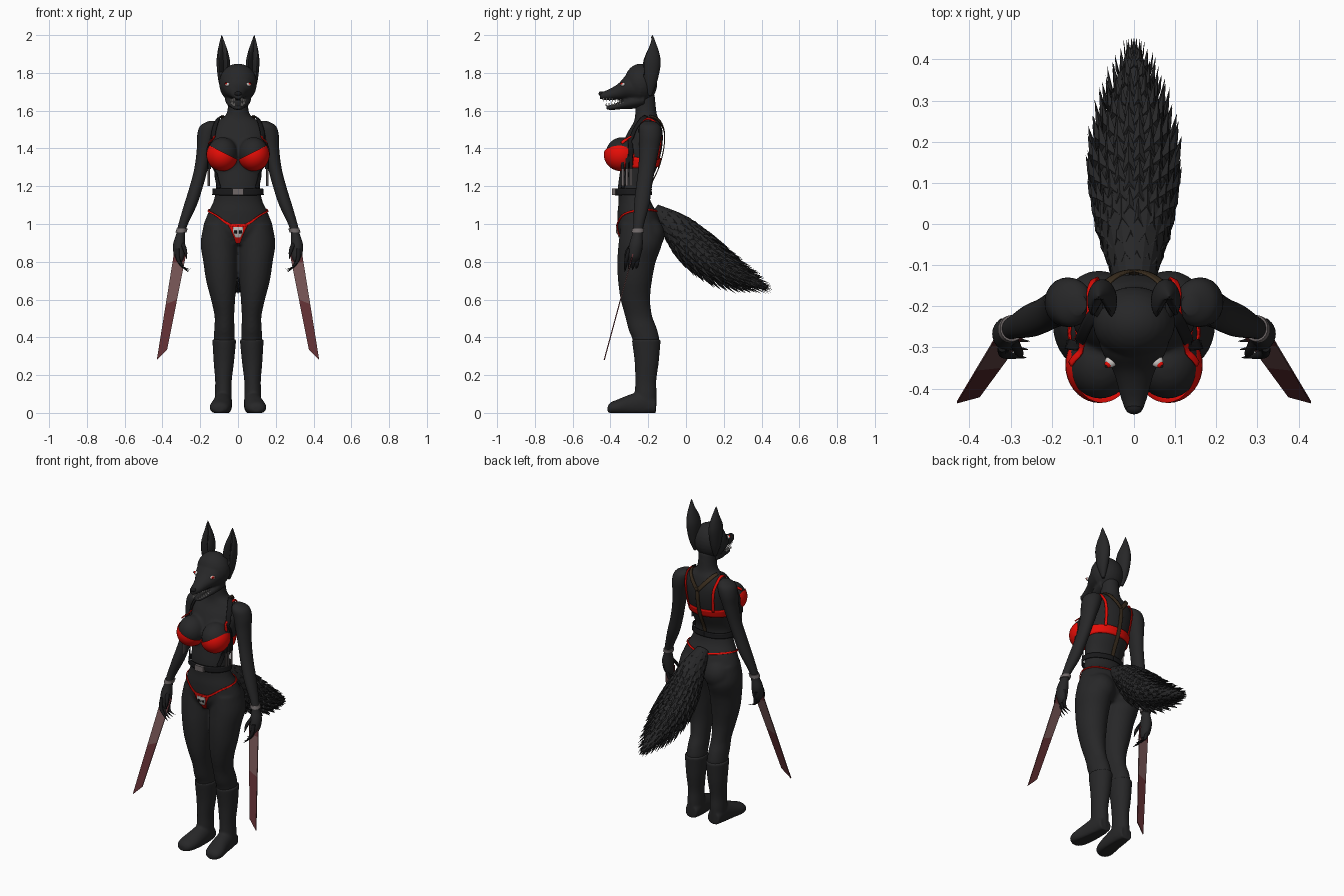
import bpy, bmesh, math, random
from mathutils import Vector, Matrix
from mathutils.bvhtree import BVHTree

if "Cube" in bpy.data.objects:
    bpy.data.objects.remove(bpy.data.objects["Cube"])

random.seed(4)


def material(name, r, g, b):
    m = bpy.data.materials.new(name)
    m.diffuse_color = (r, g, b, 1)
    m.use_nodes = True
    m.node_tree.nodes["Principled BSDF"].inputs["Base Color"].default_value = m.diffuse_color
    return m


FUR = material("charcoal fur", .02, .02, .021)
LEATHER = material("black leather", .010, .010, .011)
RED = material("bright red", .80, .004, .002)
BROWN = material("brown strap", .045, .028, .014)
GREY = material("grey metal", .16, .14, .14)
WHITE = material("bone white", .65, .62, .6)
STEEL = material("stained steel", .17, .085, .085)
BLOOD = material("dark blood red", .115, .028, .032)


def spline(pts, n=5):
    """Smooth curve through tuples of any length."""
    out = []
    for i in range(len(pts) - 1):
        a, b, c, d = pts[max(i - 1, 0)], pts[i], pts[i + 1], pts[min(i + 2, len(pts) - 1)]
        for k in range(n):
            t = k / n
            out.append(tuple(.5 * (2 * q + (r - p) * t + (2 * p - 5 * q + 4 * r - s) * t * t
                             + (3 * q - p - 3 * r + s) * t ** 3) for p, q, r, s in zip(a, b, c, d)))
    return out + [tuple(pts[-1])]


def tube(bm, rings, tilt=0, seg=24, side=1, n=5):
    """Closed loft of ellipses (x, y, z, ra, rb); tilt turns the ring planes about x."""
    v = Vector((0, math.cos(math.radians(tilt)), math.sin(math.radians(tilt))))
    loops = []
    for x, y, z, ra, rb in spline(rings, n):
        c = Vector((x * side, y, z))
        loops.append([bm.verts.new(c + Vector((ra * math.cos(a), 0, 0)) + v * rb * math.sin(a))
                      for a in (2 * math.pi * k / seg for k in range(seg))])
    for p, q in zip(loops, loops[1:]):
        for k in range(seg):
            bm.faces.new((p[k], p[(k + 1) % seg], q[(k + 1) % seg], q[k]))
    bm.faces.new(loops[0])
    bm.faces.new(loops[-1])


def ball(bm, c, r, seg=28):
    m = Matrix.Translation(c) @ Matrix.Diagonal((*r, 1))
    return bmesh.ops.create_uvsphere(bm, u_segments=seg, v_segments=seg // 2, radius=1, matrix=m)


def box(bm, c, s):
    bmesh.ops.create_cube(bm, size=1, matrix=Matrix.Translation(c) @ Matrix.Diagonal((*s, 1)))


def add(name, bm, *mats, smooth=True, voxel=0):
    bmesh.ops.recalc_face_normals(bm, faces=bm.faces)
    for f in bm.faces:
        f.smooth = smooth
    for e in bm.edges:
        e.smooth = e.calc_face_angle(0) < .7
    me = bpy.data.meshes.new(name)
    bm.to_mesh(me)
    bm.free()
    ob = bpy.data.objects.new(name, me)
    bpy.context.collection.objects.link(ob)
    for m in mats:
        me.materials.append(m)
    if voxel:  # fuse overlapping volumes into one skin
        r = ob.modifiers.new("fuse", 'REMESH')
        r.mode, r.voxel_size, r.use_smooth_shade = 'VOXEL', voxel, True
        s = ob.modifiers.new("soften", 'SMOOTH')
        s.factor, s.iterations = .5, 4
    return ob


def surface(ob):
    return BVHTree.FromObject(ob, bpy.context.evaluated_depsgraph_get())


def strap(name, pts, mat, tree, off=.005, across=4):
    """Ribbon through (x, y, z, width), laid on a surface."""
    path, bm, rows = spline(pts, 7), bmesh.new(), []
    P = [Vector(p[:3]) for p in path]
    for i, p in enumerate(P):
        loc, nor = tree.find_nearest(p)[:2]
        w = (P[min(i + 1, len(P) - 1)] - P[max(i - 1, 0)]).cross(nor).normalized() * path[i][3]
        row = []
        for j in range(across + 1):
            l, m = tree.find_nearest(loc + w * (j / across - .5))[:2]
            row.append(bm.verts.new(l + m * off))
        rows.append(row)
    for a, b in zip(rows, rows[1:]):
        for j in range(across):
            bm.faces.new((a[j], a[j + 1], b[j + 1], b[j]))
    ob = add(name, bm, mat)
    sol = ob.modifiers.new("thickness", 'SOLIDIFY')
    sol.thickness, sol.offset = .005, 0


def flip(pts, s):
    return [(p[0] * s, *p[1:]) for p in pts]


def both(pts):
    return flip(pts, -1)[::-1] + pts[1:]


# Torso, bust and legs fused into one skin
bm = bmesh.new()
tube(bm, [(0, -.25, .89, .09, .07), (0, -.243, .96, .182, .115), (0, -.255, 1.05, .162, .108),
          (0, -.272, 1.12, .13, .085), (0, -.278, 1.2, .117, .082), (0, -.25, 1.3, .13, .097),
          (0, -.235, 1.4, .145, .108), (0, -.217, 1.48, .15, .094), (0, -.207, 1.54, .115, .07),
          (0, -.212, 1.585, .06, .057), (0, -.218, 1.69, .052, .052)], seg=36)
for s in (1, -1):
    ball(bm, (.082 * s, -.337, 1.375), (.08, .088, .085))
    ball(bm, (.085 * s, -.195, .945), (.085, .082, .09))
    tube(bm, [(.095, -.245, 1.0, .085, .1), (.1, -.242, .9, .098, .115), (.094, -.262, .8, .09, .102),
              (.088, -.27, .7, .081, .09), (.079, -.268, .6, .064, .078), (.072, -.25, .51, .052, .072),
              (.072, -.228, .44, .054, .076), (.072, -.21, .36, .054, .068),
              (.077, -.213, .15, .04, .05)], side=s)
body = add("body", bm, FUR, voxel=.009)

# Head with open jaws
bm = bmesh.new()
ball(bm, (0, -.24, 1.745), (.1, .088, .104))
tube(bm, [(0, -.24, 1.73, .098, .09), (0, -.31, 1.725, .078, .068), (0, -.36, 1.70, .05, .042),
          (0, -.42, 1.682, .033, .026), (0, -.456, 1.68, .02, .018)], 90)
tube(bm, [(0, -.22, 1.66, .07, .04), (0, -.29, 1.645, .062, .036), (0, -.34, 1.63, .045, .022),
          (0, -.395, 1.617, .029, .014), (0, -.42, 1.617, .016, .01)], 90)
head = add("head", bm, FUR, voxel=.006)

bm = bmesh.new()
ball(bm, (0, -.45, 1.69), (.02, .013, .013), 14)
add("nose", bm, LEATHER)

# Teeth along both jaws
bm = bmesh.new()
for s in (1, -1):
    for i in range(7):
        y, w = -.435 + i * .015, .017 + i * .0035
        for z, up in ((1.657 - .001 * i, -1), (1.634 + .002 * i, 1)):
            m = Matrix.Translation((w * s, y + .012 * (up > 0), z)) @ Matrix.Diagonal((1, 1, up, 1))
            bmesh.ops.create_cone(bm, segments=5, radius1=.005, radius2=0, depth=.02, cap_ends=True, matrix=m)
add("teeth", bm, WHITE, smooth=False)

# Ears with a hollowed front
for s in (1, -1):
    bm = bmesh.new()
    tube(bm, [(.07, -.19, 1.68, .008, .008), (.076, -.188, 1.75, .026, .034), (.077, -.187, 1.84, .036, .052),
              (.08, -.184, 1.9, .03, .044), (.084, -.18, 1.96, .014, .02), (.086, -.177, 2.0, .001, .001)],
         side=s, seg=28)
    for v in bm.verts:
        if v.co.z > 1.8:
            mid = .078 + (v.co.z - 1.84) * .05
            hollow = max(0, 1 - abs(abs(v.co.x) - mid) / .024)
            if v.co.y < -.185:
                v.co.y += hollow * .9 * (-.18 - v.co.y)
    add("ear", bm, FUR)

# Eyes set into the face
face = surface(head)
for s in (1, -1):
    loc, nor = face.find_nearest(Vector((.062 * s, -.34, 1.742)))[:2]
    for name, r, off, mat in (("eye_white", .015, 0, WHITE), ("iris", .0095, .009, RED),
                              ("pupil", .004, .0165, LEATHER)):
        bm = bmesh.new()
        ball(bm, loc + nor * off, (r, r, r * .7), 14)
        add(name, bm, mat)

for s in (1, -1):
    # Arm and palm
    bm = bmesh.new()
    tube(bm, [(.135, -.195, 1.545, .02, .025), (.15, -.192, 1.52, .05, .055), (.163, -.19, 1.47, .053, .06),
              (.175, -.195, 1.4, .043, .053), (.194, -.207, 1.3, .036, .045), (.22, -.222, 1.2, .035, .042),
              (.252, -.235, 1.1, .034, .04), (.29, -.25, 1.0, .025, .028), (.303, -.257, .95, .023, .027),
              (.312, -.265, .89, .032, .036), (.31, -.275, .83, .028, .034), (.305, -.28, .8, .012, .02)], side=s)
    add("arm", bm, FUR)
    # Fingers tapering to claws
    bm = bmesh.new()
    for i in range(4):
        y = -.30 + i * .02
        tube(bm, [(.32, y, .87, .011, .011), (.318 - i * .004, y - .015, .815, .011, .011),
                  (.295, y - .02, .775, .008, .008), (.262 - i * .004, y - .025, .745 + i * .006, .001, .001)],
             side=s, seg=10, n=3)
    tube(bm, [(.295, -.28, .9, .012, .012), (.28, -.31, .86, .011, .011), (.272, -.325, .815, .001, .001)],
         side=s, seg=10, n=3)
    add("fingers", bm, LEATHER)
    bm = bmesh.new()
    tube(bm, [(.296, -.253, .975, .029, .032), (.302, -.256, .955, .029, .033)], side=s, n=1)
    add("wristband", bm, GREY)

    # Long stained blade
    bm, rows = bmesh.new(), []
    for i in range(9):
        t = i / 8
        row = []
        for x, z in ((.27 + .105 * t, .865 - .53 * t), (.335 + .095 * t, .87 - .59 * t)):
            for d in (-.003, .003):
                row.append(bm.verts.new((x * s, -.275 - (.865 - z) * .27 + d, z)))
        rows.append(row)
    for i, (a, b) in enumerate(zip(rows, rows[1:])):
        for p, q in ((0, 1), (1, 3), (3, 2), (2, 0)):
            bm.faces.new((a[p], a[q], b[q], b[p])).material_index = int(i == 0 or i > 3)
    for r in (rows[0], rows[-1]):
        bm.faces.new((r[0], r[1], r[3], r[2])).material_index = 1
    add("blade", bm, STEEL, BLOOD, smooth=False)

    # Boot shaft with cuff, and foot
    bm = bmesh.new()
    tube(bm, [(.073, -.21, .39, .063, .077), (.073, -.21, .37, .062, .075), (.075, -.208, .27, .054, .064),
              (.077, -.213, .17, .044, .056), (.078, -.213, .1, .045, .058), (.078, -.213, .02, .045, .056)], side=s)
    tube(bm, [(.078, -.16, .035, .04, .04), (.078, -.21, .05, .047, .07), (.084, -.29, .04, .052, .06),
              (.094, -.36, .03, .056, .042), (.098, -.4, .025, .044, .03), (.098, -.415, .02, .02, .015)], 90, side=s)
    for v in bm.verts:
        v.co.z = max(v.co.z, 0)
    add("boot", bm, FUR, voxel=.007)

    # Bra cup trimmed along a sloping neckline
    bm = bmesh.new()
    ball(bm, (.083 * s, -.343, 1.366), (.084, .092, .086), 36)
    bmesh.ops.bisect_plane(bm, geom=bm.verts[:] + bm.edges[:] + bm.faces[:], plane_co=(.03 * s, -.35, 1.355),
                           plane_no=(-.5 * s, 0, 1), clear_outer=True)
    add("bra_cup", bm, RED)

# Straps and garments laid on the body
skin = surface(body)
strap("bra_band", both([(0, -.14, 1.325, .05), (.07, -.15, 1.325, .05), (.13, -.2, 1.325, .05),
                        (.135, -.28, 1.325, .06)]), RED, skin)
strap("belt", both([(0, -.37, 1.17, .036), (.08, -.34, 1.17, .036), (.13, -.27, 1.17, .036),
                    (.08, -.2, 1.17, .036), (0, -.19, 1.17, .036)]), LEATHER, skin, .014)
strap("waist_string", both([(0, -.15, 1.065, .01), (.1, -.165, 1.08, .01), (.16, -.25, 1.075, .01),
                            (.115, -.335, 1.045, .01), (.05, -.36, 1.0, .012), (0, -.37, .985, .012)]), RED, skin)
strap("brief_panel", [(0, -.37, 1.0, .11), (0, -.365, .96, .07), (0, -.36, .92, .04), (0, -.34, .89, .02)],
      RED, skin, .004, 8)
strap("brief_print", [(0, -.37, .985, .05), (0, -.365, .96, .052), (0, -.36, .925, .026)], WHITE, skin, .008, 6)
for s in (1, -1):
    strap("print_spot", flip([(.013, -.37, .965, .014), (.013, -.37, .95, .014)], s), LEATHER, skin, .011, 2)
    strap("bra_strap", flip([(.142, -.34, 1.42, .014), (.132, -.29, 1.48, .013), (.11, -.21, 1.56, .013),
                             (.1, -.13, 1.48, .015), (.09, -.14, 1.34, .015)], s), RED, skin, .01)
    strap("harness_strap", flip([(.12, -.36, 1.19, .02), (.135, -.31, 1.3, .02), (.135, -.29, 1.46, .025),
                                 (.09, -.21, 1.57, .025)], s), LEATHER, skin, .012)
    strap("back_harness", flip([(.085, -.19, 1.57, .02), (.05, -.13, 1.53, .022), (0, -.12, 1.47, .022)], s),
          BROWN, skin, .01)
    # Small sheathed knives at the ribs
    for i in range(3):
        bm = bmesh.new()
        box(bm, ((.15 + .004 * i) * s, -.335 + .022 * i, 1.25), (.005, .012, .1))
        add("rib_knife", bm, GREY, smooth=False)
        bm = bmesh.new()
        box(bm, ((.15 + .004 * i) * s, -.335 + .022 * i, 1.33), (.014, .016, .08))
        add("knife_sheath", bm, LEATHER, smooth=False)
strap("spine_strap", [(0, -.12, 1.49, .022), (0, -.14, 1.33, .022), (0, -.19, 1.18, .022)], BROWN, skin, .01)
bm = bmesh.new()
box(bm, (0, -.382, 1.17), (.058, .02, .034))
add("buckle", bm, GREY, smooth=False)

# Tail core and overlapping pointed tufts
TAIL = [(0, -.17, 1.075, .04, .035), (0, -.06, .985, .075, .08), (0, .03, .895, .095, .1),
        (0, .135, .805, .1, .093), (0, .25, .735, .075, .065), (0, .36, .69, .04, .035), (0, .43, .66, .008, .008)]
bm = bmesh.new()
tube(bm, TAIL, 52, 16)
path = spline(TAIL, 4)
for i in range(1, len(path) - 1):
    x, y, z, ra, rb = path[i]
    c = Vector((x, y, z))
    t = (Vector(path[i + 1][:3]) - Vector(path[i - 1][:3])).normalized()
    up = Vector((1, 0, 0)).cross(t).normalized()
    count = 13 if ra > .05 else 8
    for k in range(count):
        a = 2 * math.pi * (k + .5 * (i % 2)) / count
        spot = lambda b, lift=1: c + (Vector((ra * math.cos(b), 0, 0)) + up * rb * math.sin(b)) * lift
        d, long = 2.6 / count, random.uniform(.07, .1) * min(1, .35 + ra * 8)
        tip = spot(a, 1.16) + t * long
        tip.y = min(tip.y, .455)
        L, R, M = bm.verts.new(spot(a - d)), bm.verts.new(spot(a + d)), bm.verts.new(spot(a, 1.12) + t * long * .3)
        B, T = bm.verts.new(spot(a, .9) + t * long * .2), bm.verts.new(tip)
        for f in ((L, M, T), (M, R, T), (L, T, B), (R, B, T), (L, B, R, M)):
            bm.faces.new(f)
add("tail", bm, FUR, smooth=False)
